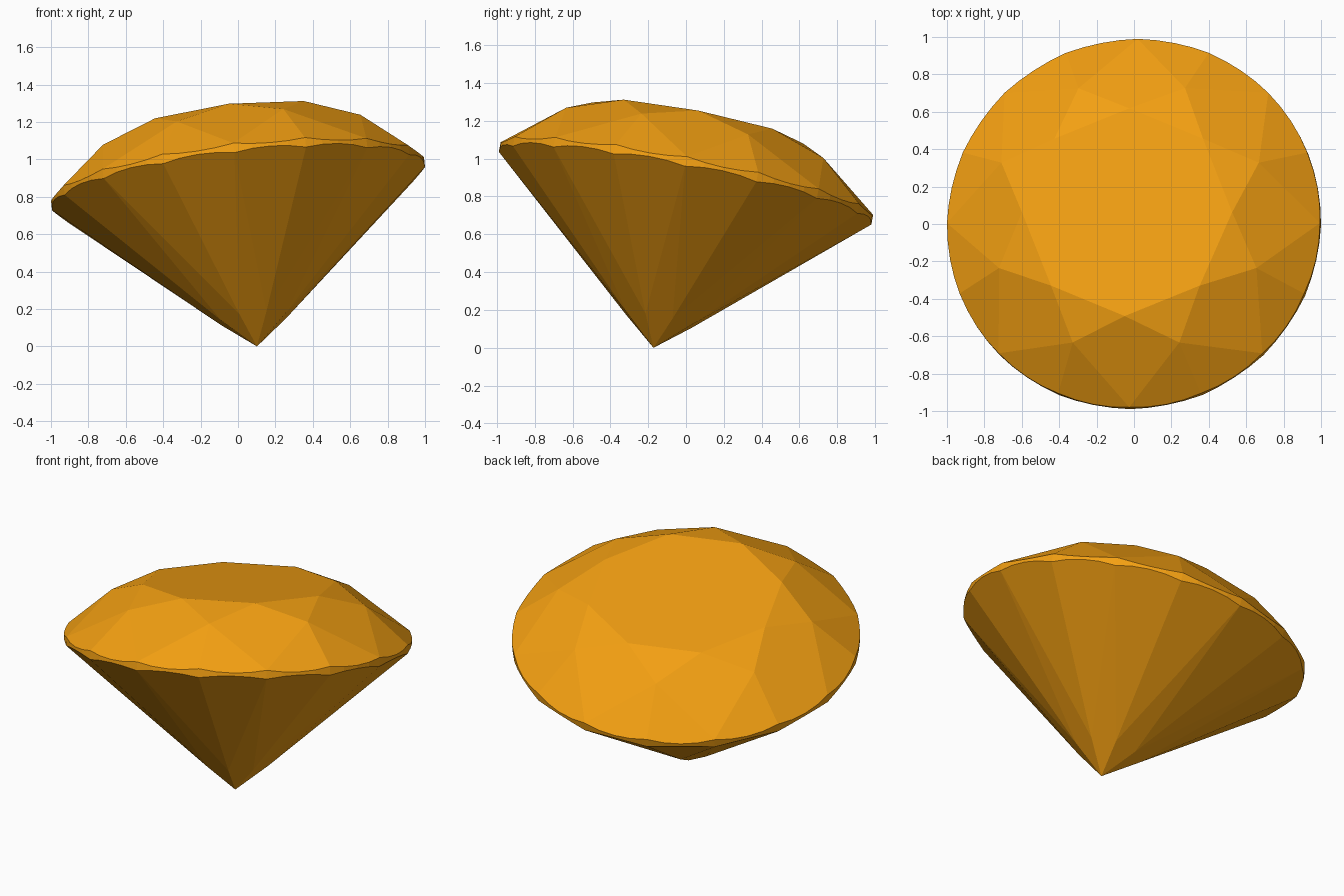
import bpy, bmesh
from math import radians, cos, sin
from mathutils import Vector
from mathutils.geometry import normal

if "Cube" in bpy.data.objects:
    bpy.data.objects.remove(bpy.data.objects["Cube"])

# Proportions: radii and heights measured along the gem axis from the girdle centre
R, G = 1.0037, 0.026              # girdle radius, half thickness at facet corners
TABLE_R, TABLE_H = 0.566, 0.328
STAR_R, STAR_H = 0.75, 0.24
LOW_R, LOW_H = 0.19, -0.741
CULET_H = -0.892
STEP, ARC = 22.5, 4               # facet step in degrees, girdle segments per facet


def pt(r, deg, h):
    a = radians(deg)
    return Vector((r * cos(a), r * sin(a), h))


def arc(apex, a0, a1, h):
    """Edge where the flat facet apex-a0-a1 meets the round girdle."""
    p, q = pt(R, a0, h), pt(R, a1, h)
    n = normal((apex, p, q))
    pts = []
    for i in range(ARC + 1):
        v = pt(R, a0 + (a1 - a0) * i / ARC, 0)
        v.z = p.z - (n.x * (v.x - p.x) + n.y * (v.y - p.y)) / n.z
        pts.append(v)
    return pts


bm = bmesh.new()


def face(*pts):
    bm.faces.new([bm.verts.new(p) for p in pts])


culet = Vector((0, 0, CULET_H))

# Table
face(*[pt(TABLE_R, 45 * i, TABLE_H) for i in range(8)])

for i in range(8):
    a = 45 * i
    t0, t1 = pt(TABLE_R, a, TABLE_H), pt(TABLE_R, a + 45, TABLE_H)
    left, right = pt(STAR_R, a - STEP, STAR_H), pt(STAR_R, a + STEP, STAR_H)
    low_l, low_r = pt(LOW_R, a - STEP, LOW_H), pt(LOW_R, a + STEP, LOW_H)
    # Star, crown main and pavilion main facets
    face(t0, right, t1)
    face(t0, left, pt(R, a, G), right)
    face(culet, low_r, pt(R, a, -G), low_l)
    # Upper and lower girdle facets with the girdle band between them
    for a0, a1, up, low in ((a - STEP, a, left, low_l), (a, a + STEP, right, low_r)):
        top, bot = arc(up, a0, a1, G), arc(low, a0, a1, -G)
        face(up, *top)
        face(low, *bot[::-1])
        for k in range(ARC):
            face(bot[k], bot[k + 1], top[k + 1], top[k])

bmesh.ops.remove_doubles(bm, verts=bm.verts, dist=1e-4)
bmesh.ops.recalc_face_normals(bm, faces=bm.faces)
mesh = bpy.data.meshes.new("cut_gem")
bm.to_mesh(mesh)
bm.free()

# Amber material
mat = bpy.data.materials.new("amber")
mat.diffuse_color = (0.9, 0.35, 0.006, 1)
mat.use_nodes = True
mat.node_tree.nodes["Principled BSDF"].inputs["Base Color"].default_value = mat.diffuse_color
mesh.materials.append(mat)

# Tilted gem balanced on its point
gem = bpy.data.objects.new("cut_gem", mesh)
bpy.context.collection.objects.link(gem)
gem.rotation_euler = (-0.194, -0.116, 0)
gem.location.z = -CULET_H * cos(0.194) * cos(0.116)
